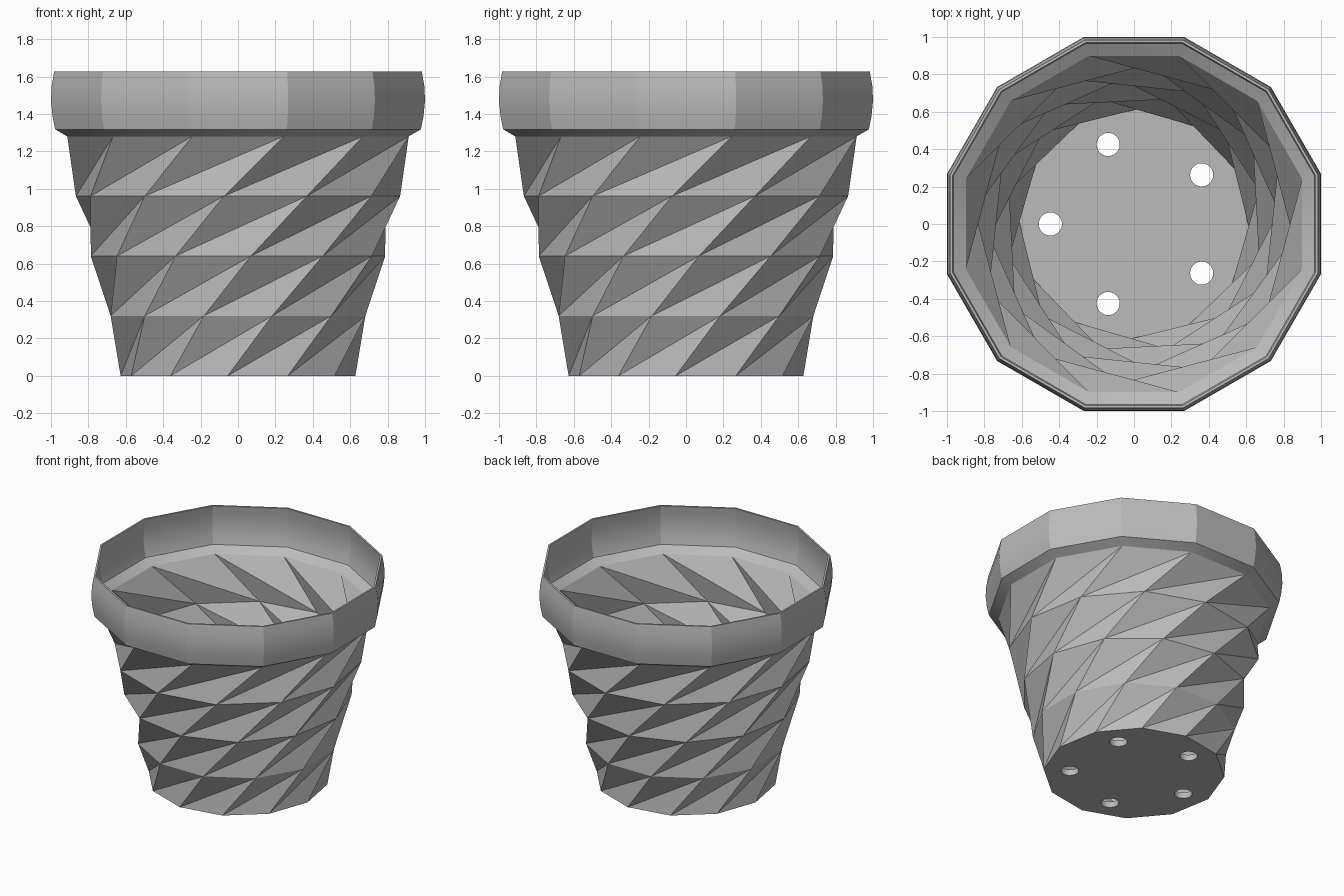
import bpy, bmesh, math

cube = bpy.data.objects.get("Cube")
if cube:
    bpy.data.objects.remove(cube, do_unlink=True)

SIDES = 12
TWIST = 20          # degrees of turn per tier
WALL = 0.014
FLOOR = 0.045
APOTHEM = math.cos(math.pi / SIDES)

clay = bpy.data.materials.new("grey clay")
clay.use_nodes = True
clay.diffuse_color = (0.5, 0.5, 0.5, 1)
clay.node_tree.nodes["Principled BSDF"].inputs["Base Color"].default_value = (0.5, 0.5, 0.5, 1)

# Twisted tiers: (corner radius, height, angle)
radii = [0.63, 0.705, 0.79, 0.87, 0.945]
tiers = [(r, 0.32 * i, 15 - TWIST * (4 - i)) for i, r in enumerate(radii)]
# Bulging rim: (half width across flats, height)
rim = [(0.978, 1.318), (0.992, 1.39), (1.0, 1.47), (0.996, 1.55), (0.983, 1.626)]
collar = [(a / APOTHEM, z, 15) for a, z in rim]

# Inner skin follows the outer one, with a raised floor
inner_collar = [(r - WALL, z, a) for r, z, a in collar]
inner_collar[0] = (inner_collar[0][0], 1.332, 15)
inner_tiers = [(r - WALL, z, a) for r, z, a in tiers]
inner_tiers[-1] = (inner_tiers[-1][0], 1.29, 15)
t = FLOOR / 0.32
inner_tiers[0] = (radii[0] - WALL, FLOOR, tiers[0][2] + TWIST * t)

bm = bmesh.new()


def ring(radius, z, angle):
    verts = []
    for k in range(SIDES):
        a = math.radians(angle + 360 * k / SIDES)
        verts.append(bm.verts.new((radius * math.sin(a), -radius * math.cos(a), z)))
    return verts


def bridge(low, high, twisted):
    for k in range(SIDES):
        n = (k + 1) % SIDES
        if twisted:
            bm.faces.new((low[k], low[n], high[n]))
            bm.faces.new((low[k], high[n], high[k]))
        else:
            bm.faces.new((low[k], low[n], high[n], high[k]))


def skin(body, top):
    rings = [ring(*p) for p in body + top]
    for i in range(len(rings) - 1):
        bridge(rings[i], rings[i + 1], i < len(body) - 1)
    bm.faces.new(rings[0])
    return rings[-1]


outer_lip = skin(tiers, collar)
inner_lip = skin(inner_tiers, inner_collar)
bridge(outer_lip, inner_lip, False)
bmesh.ops.recalc_face_normals(bm, faces=bm.faces[:])
mesh = bpy.data.meshes.new("flower_pot")
bm.to_mesh(mesh)
bm.free()
pot = bpy.data.objects.new("flower_pot", mesh)
bpy.context.collection.objects.link(pot)
mesh.materials.append(clay)

# Five drainage holes through the floor
cut = bmesh.new()
for k in range(5):
    a = math.pi + math.tau * k / 5
    made = bmesh.ops.create_cone(cut, cap_ends=True, segments=24,
                                 radius1=0.062, radius2=0.062, depth=0.2)
    bmesh.ops.translate(cut, verts=made["verts"],
                        vec=(0.447 * math.cos(a), 0.447 * math.sin(a), 0))
cut_mesh = bpy.data.meshes.new("hole_cutter")
cut.to_mesh(cut_mesh)
cut.free()
cutter = bpy.data.objects.new("hole_cutter", cut_mesh)
cutter.hide_render = True
bpy.context.collection.objects.link(cutter)
cut_mesh.materials.append(clay)

bpy.ops.object.select_all(action="DESELECT")
pot.select_set(True)
bpy.context.view_layer.objects.active = pot
mod = pot.modifiers.new("drain_holes", "BOOLEAN")
mod.operation = "DIFFERENCE"
mod.solver = "EXACT"
mod.object = cutter
bpy.ops.object.modifier_apply(modifier=mod.name)
bpy.data.objects.remove(cutter, do_unlink=True)

# Smooth the rim bulge, keep the facets crisp
bpy.ops.object.shade_smooth_by_angle(angle=math.radians(20))
